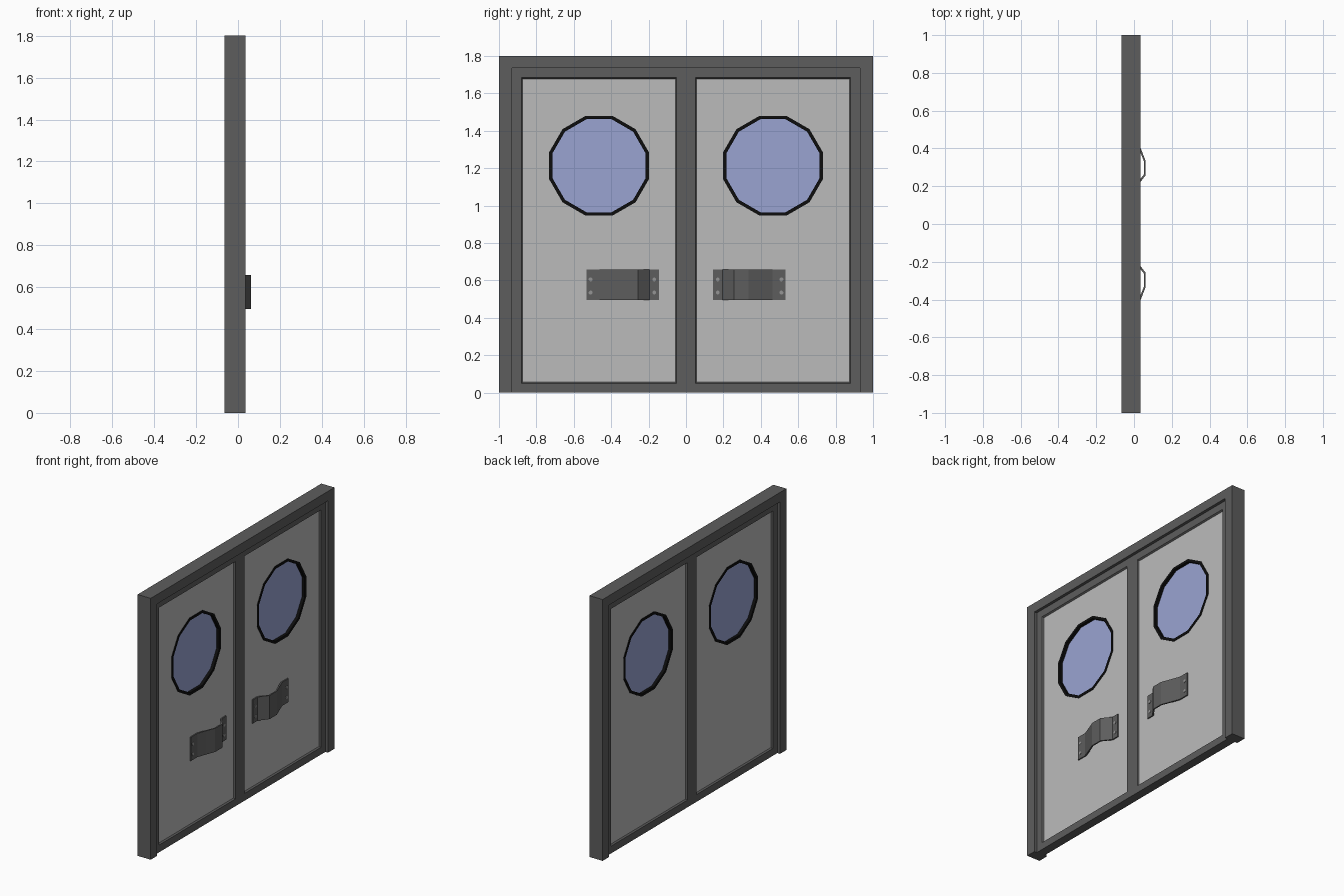
import bpy, bmesh, math

if "Cube" in bpy.data.objects:
    bpy.data.objects.remove(bpy.data.objects["Cube"])

def material(name, rgb):
    m = bpy.data.materials.new(name)
    m.diffuse_color = (*rgb, 1)
    m.use_nodes = True
    m.node_tree.nodes["Principled BSDF"].inputs["Base Color"].default_value = m.diffuse_color
    return m

DARK = material("dark_metal", (0.11, 0.11, 0.11))
LIGHT = material("panel_grey", (0.5, 0.5, 0.5))
BLACK = material("black_rubber", (0.004, 0.004, 0.004))
BLUE = material("blue_glass", (0.32, 0.37, 0.64))
STUD = material("bolt_grey", (0.3, 0.3, 0.3))

def finish(name, bm, mat):
    bmesh.ops.recalc_face_normals(bm, faces=bm.faces)
    me = bpy.data.meshes.new(name)
    bm.to_mesh(me)
    bm.free()
    me.materials.append(mat)
    ob = bpy.data.objects.new(name, me)
    bpy.context.collection.objects.link(ob)
    return ob

def prism(name, pts, vec, mat):
    bm = bmesh.new()
    f = bm.faces.new([bm.verts.new(p) for p in pts])
    r = bmesh.ops.extrude_face_region(bm, geom=[f])
    vs = [g for g in r["geom"] if isinstance(g, bmesh.types.BMVert)]
    bmesh.ops.translate(bm, vec=vec, verts=vs)
    return finish(name, bm, mat)

def ring(name, loops, mat):
    """Closed tube joining successive loops of points, last back to first."""
    bm = bmesh.new()
    rows = [[bm.verts.new(p) for p in lp] for lp in loops]
    n = len(rows[0])
    for a, b in zip(rows, rows[1:] + rows[:1]):
        for i in range(n):
            j = (i + 1) % n
            bm.faces.new((a[i], a[j], b[j], b[i]))
    return finish(name, bm, mat)

def ngon(x, y, z, apothem, n=12):
    r = apothem / math.cos(math.pi / n)
    return [(x, y + r * math.cos((i + .5) * 2 * math.pi / n),
             z + r * math.sin((i + .5) * 2 * math.pi / n)) for i in range(n)]

def rect(x, y0, y1, z0, z1, inset=0):
    return [(x, y0 + inset, z0 + inset), (x, y1 - inset, z0 + inset),
            (x, y1 - inset, z1 - inset), (x, y0 + inset, z1 - inset)]

# outer frame: two posts and a head
outline = [(-1, 0), (-1, 1.8), (1, 1.8), (1, 0), (.93, 0), (.93, 1.735), (-.93, 1.735), (-.93, 0)]
prism("outer_frame", [(-.065, y, z) for y, z in outline], (.1, 0, 0), DARK)

BACK, FRONT = -.045, .015
for s, side in ((-1, "left"), (1, "right")):
    y0, y1 = sorted((0, s * .93))
    # door surround with a small chamfer towards the panel
    prof = [(BACK, 0), (FRONT, 0), (FRONT, .05), (FRONT - .01, .057), (BACK + .01, .057), (BACK, .05)]
    ring(side + "_door_rails", [rect(x, y0, y1, 0, 1.735, i) for x, i in prof], DARK)

    # panel with a twelve-sided opening
    wy, wz = s * .465, 1.213
    panel = prism(side + "_door_panel", rect(-.035, y0, y1, 0, 1.735, .052), (.04, 0, 0), LIGHT)
    cutter = prism(side + "_window_cutter", ngon(-.2, wy, wz, .26), (.4, 0, 0), LIGHT)
    cutter.hide_render = True
    cutter.hide_set(True)
    mod = panel.modifiers.new("window_opening", "BOOLEAN")
    mod.object = cutter
    mod.solver = "EXACT"
    bpy.context.view_layer.objects.active = panel
    bpy.ops.object.modifier_apply(modifier=mod.name)
    bpy.data.objects.remove(cutter)

    # window surround and glass
    tube = [(-.038, .267), (.008, .267), (.008, .249), (-.038, .249)]
    ring(side + "_window_rim", [ngon(x, wy, wz, a) for x, a in tube], BLACK)
    prism(side + "_window_glass", ngon(-.018, wy, wz, .255), (.006, 0, 0), BLUE)

    # bent strap handle on the front only
    path = [(.145, .013), (.195, .013), (.257, .061), (.335, .061), (.4, .036), (.462, .013), (.532, .013)]
    inner = [(.532, .004), (.459, .004), (.396, .027), (.333, .052), (.262, .052), (.199, .004), (.145, .004)]
    prism(side + "_handle", [(x, s * y, .495) for y, x in path + inner], (0, 0, .163), DARK)
    for y in (.17, .51):
        for z in (.535, .605):
            prism(side + "_handle_bolt", ngon(.01, s * y, z, .01, 8), (.006, 0, 0), STUD)
